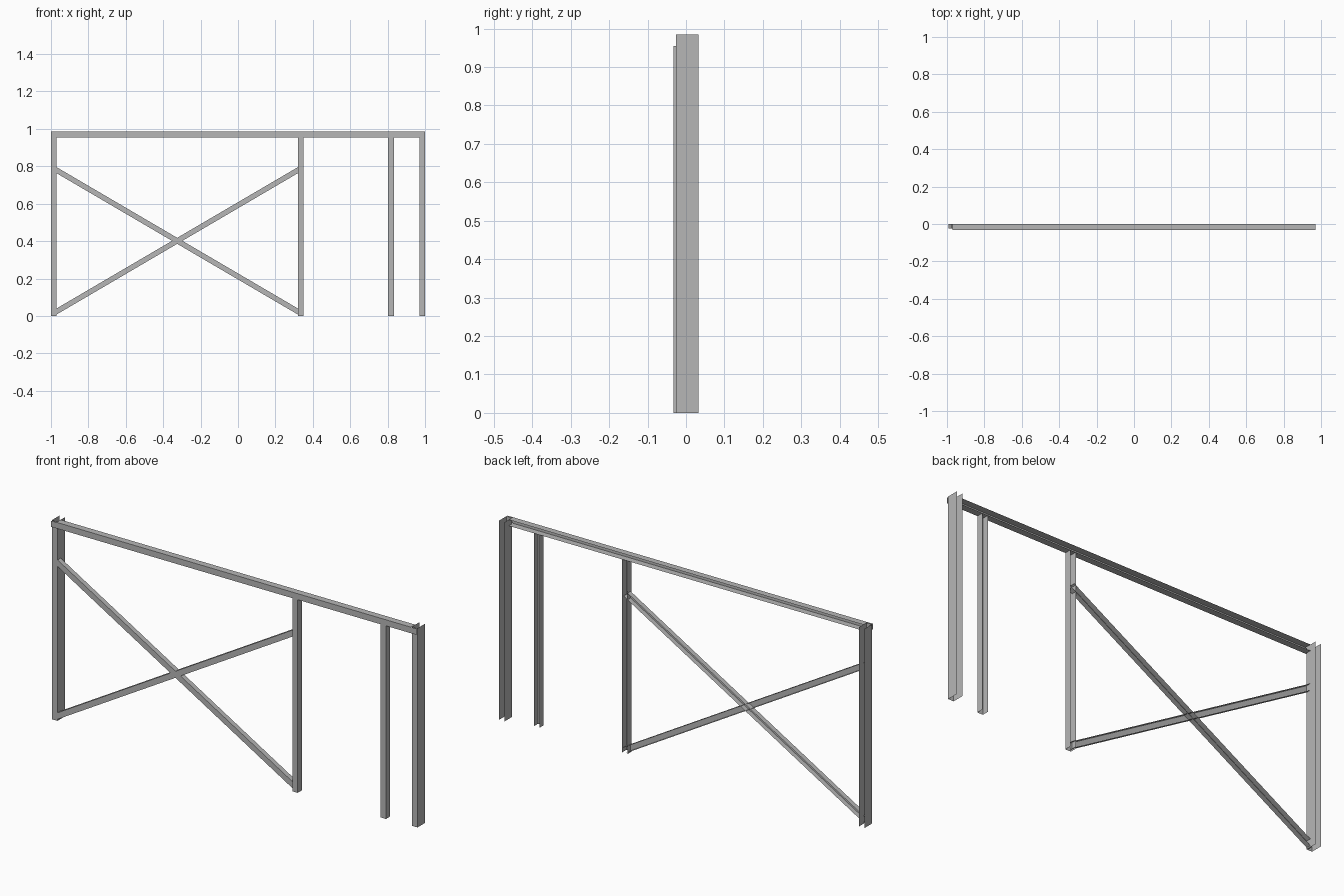
import bpy
import bmesh
from mathutils import Vector

cube = bpy.data.objects.get("Cube")
if cube:
    bpy.data.objects.remove(cube, do_unlink=True)

GREY = (0.47, 0.47, 0.47, 1.0)
steel = bpy.data.materials.new("steel_grey")
steel.use_nodes = True
steel.diffuse_color = GREY
steel.node_tree.nodes["Principled BSDF"].inputs["Base Color"].default_value = GREY

WIDTH = 0.03     # face width of every section
TOP = 0.985      # overall height
END = 0.985      # centre of the end columns
FRONT = -0.033   # foremost plane


def channel(name, start, end, front, back, web_extra=0.0, width=WIDTH):
    """Thin sheet channel in the XZ plane, web at the front, open at the back."""
    a = Vector((start[0], 0, start[1]))
    b = Vector((end[0], 0, end[1]))
    along = (b - a).normalized()
    side = along.cross(Vector((0, -1, 0))) * width / 2
    profile = [(-1, back), (-1, front), (1, front), (1, back)]
    bm = bmesh.new()
    for i in range(3):
        extra = along * (web_extra if i == 1 else 0.0)
        p, q = [side * s + Vector((0, y, 0)) for s, y in profile[i:i + 2]]
        corners = (p + a - extra, q + a - extra, q + b + extra, p + b + extra)
        bm.faces.new([bm.verts.new(c) for c in corners])
    bmesh.ops.remove_doubles(bm, verts=bm.verts, dist=0.0001)
    mesh = bpy.data.meshes.new(name)
    bm.to_mesh(mesh)
    bm.free()
    mesh.materials.append(steel)
    obj = bpy.data.objects.new(name, mesh)
    bpy.context.collection.objects.link(obj)
    return obj


# Deep columns at both ends
for name, x in (("right_column", -END), ("left_column", END)):
    channel(name, (x, 0), (x, TOP), -0.0255, 0.033)

# Shallow intermediate posts
for name, x in (("brace_post", 0.335), ("door_post", 0.818)):
    channel(name, (x, 0), (x, TOP - WIDTH), FRONT, 0.0)

# Top rail: flanges stop at the columns, web laps over their fronts
rail_z = TOP - WIDTH / 2
channel("top_rail", (-0.97, rail_z), (0.97, rail_z), FRONT, 0.0, web_extra=WIDTH)

# Crossed braces
low, high = 0.015, 0.788
for name, z0, z1 in (("rising_brace", low, high), ("falling_brace", high, low)):
    channel(name, (-END, z0), (0.335, z1), -0.0245, 0.0, width=0.028)
